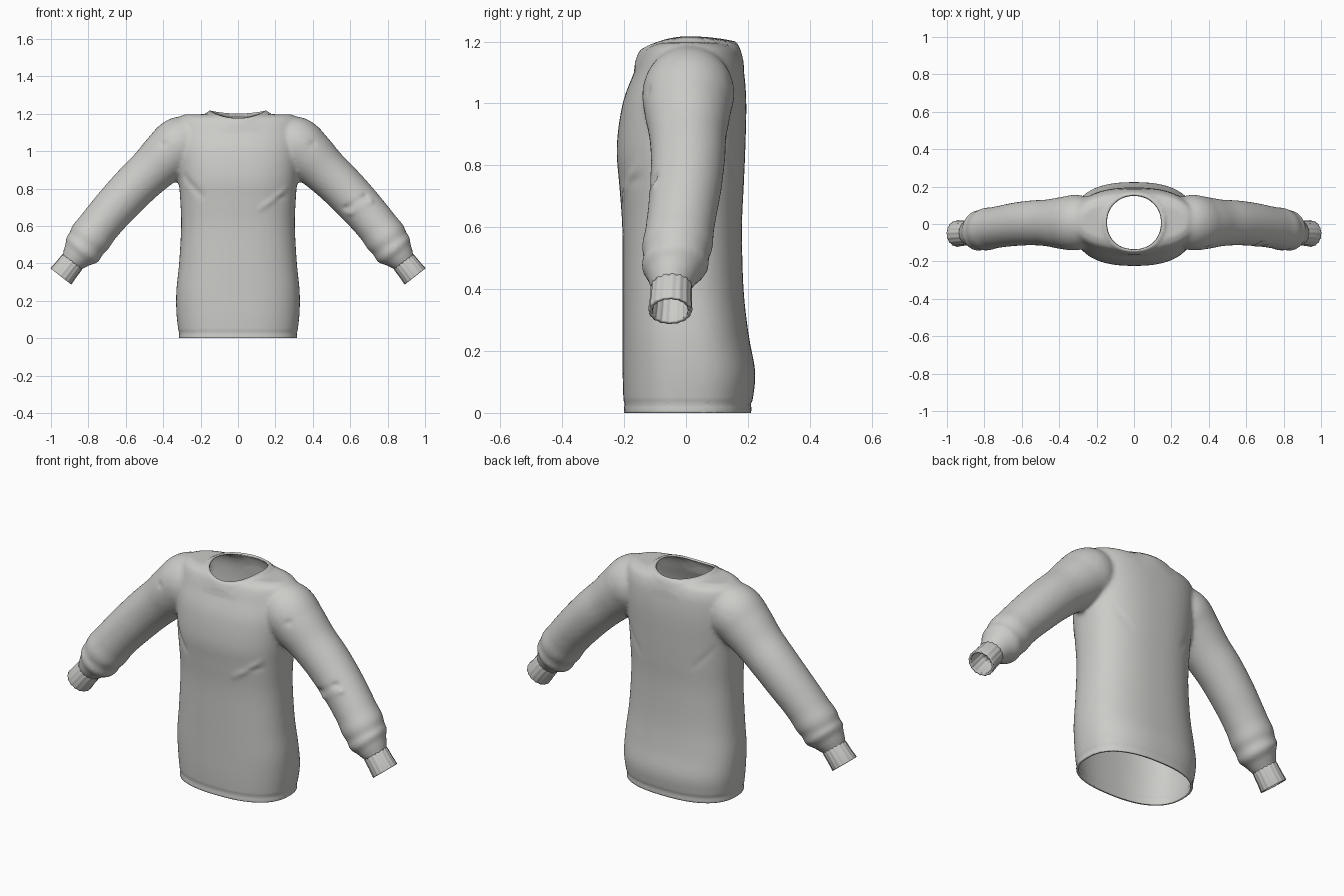
import bpy, bmesh, math
from mathutils import Vector

cube = bpy.data.objects.get("Cube")
if cube:
    bpy.data.objects.remove(cube)

knit = bpy.data.materials.new("light_grey_knit")
knit.use_nodes = True
GREY = (0.60, 0.60, 0.58, 1)
knit.diffuse_color = GREY
knit.node_tree.nodes["Principled BSDF"].inputs["Base Color"].default_value = GREY

NECK_R, NECK_Y = 0.15, 0.008
WALL = 0.011


def spline(points, steps):
    """Catmull-Rom resampling of rows of numbers."""
    rows = [Vector(p) for p in points]
    out = []
    for i in range(len(rows) - 1):
        a, b, c = rows[max(i - 1, 0)], rows[i], rows[i + 1]
        d = rows[min(i + 2, len(rows) - 1)]
        for s in range(steps):
            t = s / steps
            out.append(b + (c - a) * (t / 2) + (2 * a - 5 * b + 4 * c - d) * (t * t / 2)
                       + (3 * b - a - 3 * c + d) * (t ** 3 / 2))
    return out + [rows[-1]]


def loft(bm, rings, caps=True):
    loops = [[bm.verts.new(p) for p in ring] for ring in rings]
    n = len(loops[0])
    for a, b in zip(loops, loops[1:]):
        for i in range(n):
            bm.faces.new((a[i], a[(i + 1) % n], b[(i + 1) % n], b[i]))
    if caps:
        bm.faces.new(loops[0][::-1])
        bm.faces.new(loops[-1])


def make_object(name, bm):
    mesh = bpy.data.meshes.new(name)
    bmesh.ops.recalc_face_normals(bm, faces=bm.faces)
    bm.to_mesh(mesh)
    bm.free()
    mesh.materials.append(knit)
    ob = bpy.data.objects.new(name, mesh)
    bpy.context.collection.objects.link(ob)
    return ob


def bake(ob):
    """Replace the mesh by its modified result."""
    bpy.context.view_layer.update()
    deps = bpy.context.evaluated_depsgraph_get()
    mesh = bpy.data.meshes.new_from_object(ob.evaluated_get(deps))
    ob.modifiers.clear()
    ob.data = mesh


def finish(ob, angle):
    bpy.ops.object.select_all(action='DESELECT')
    ob.select_set(True)
    bpy.context.view_layer.objects.active = ob
    bpy.ops.object.shade_smooth_by_angle(angle=math.radians(angle))


def torso_ring(z, hx, front, back, n=72):
    cy, hy = (front + back) / 2, (back - front) / 2
    ring = []
    for i in range(n):
        c, s = math.cos(math.tau * i / n), math.sin(math.tau * i / n)
        ring.append((hx * math.copysign(abs(c) ** 0.82, c),
                     cy + hy * math.copysign(abs(s) ** 0.82, s), z))
    return ring


def sleeve_ring(c, along, r, side, n=40, rib=0):
    across = Vector((-along.z, 0, along.x)).normalized()
    ring = []
    for i in range(n):
        a = math.tau * i / n
        rr = r + (rib if i % 4 < 2 else -rib)
        p = c + across * rr * math.cos(a) + Vector((0, rr * math.sin(a), 0))
        ring.append((p.x * side, p.y, p.z))
    return ring


# Torso: height, half width, front, back
TORSO = [(-0.04, .312, -.2, .205), (.03, .318, -.202, .214), (.13, .329, -.205, .224),
         (.25, .33, -.205, .203), (.4, .315, -.205, .186), (.6, .304, -.206, .181),
         (.74, .309, -.216, .187), (.86, .318, -.224, .192), (1.0, .33, -.205, .195),
         (1.1, .33, -.168, .188), (1.15, .325, -.148, .175), (1.18, .315, -.128, .155),
         (1.197, .285, -.09, .11)]
# Sleeve: x, y, z, radius
SLEEVE = [(.2, .008, 1.07, .115), (.30, .008, 1.04, .148), (.38, .005, .975, .14),
          (.465, .006, .895, .125), (.55, .006, .815, .12), (.64, -.002, .72, .116),
          (.715, -.014, .635, .112), (.785, -.027, .545, .112), (.825, -.034, .485, .108),
          (.86, -.042, .442, .086), (.89, -.048, .404, .062), (.915, -.05, .372, .06)]

bm = bmesh.new()
loft(bm, [torso_ring(*row) for row in spline(TORSO, 4)])
for side in (1, -1):
    rows = spline(SLEEVE, 6)
    rings = []
    for i, row in enumerate(rows):
        along = rows[min(i + 1, len(rows) - 1)].xyz - rows[max(i - 1, 0)].xyz
        t = i / (len(rows) - 1)
        # Pushed-up gathers get stronger toward the wrist
        gather = 0.006 * math.sin(t * 52) * max(0, 1 - abs(t - .72) / .16)
        rings.append(sleeve_ring(row.xyz, along, row[3] + gather, side))
    loft(bm, rings)
body = make_object("sweater_body", bm)

# Fuse the torso and sleeves into one cloth surface
fuse = body.modifiers.new("fuse", 'REMESH')
fuse.mode = 'VOXEL'
fuse.voxel_size = 0.0115
relax = body.modifiers.new("relax", 'SMOOTH')
relax.factor, relax.iterations = 0.5, 7
bake(body)

bm = bmesh.new()
bm.from_mesh(body.data)


def cut_open(point, normal, keep_test):
    """Trim the cloth beyond a plane, only where keep_test holds."""
    faces = [f for f in bm.faces if keep_test(f.calc_center_median())]
    geom = set(faces) | {e for f in faces for e in f.edges} | {v for f in faces for v in f.verts}
    bmesh.ops.bisect_plane(bm, geom=list(geom), plane_co=point, plane_no=normal)
    gone = [f for f in bm.faces if keep_test(f.calc_center_median())
            and (f.calc_center_median() - point).dot(normal) > 0]
    bmesh.ops.delete(bm, geom=gone, context='FACES')


# Hem and wrist openings
cut_open(Vector((0, 0, 0)), Vector((0, 0, -1)), lambda p: p.z < .1)
for side in (1, -1):
    cut_open(Vector((.888 * side, -.048, .406)), Vector((.62 * side, -.03, -.78)).normalized(),
             lambda p: p.x * side > .7)

# Neck opening: trim inside a circle, then pull the edge onto it
centre = Vector((0, NECK_Y))
inside = [v for v in bm.verts if v.co.z > 1.1 and (v.co.xy - centre).length < NECK_R]
bmesh.ops.delete(bm, geom=inside, context='VERTS')
for v in bm.verts:
    if v.co.z < 1.1:
        continue
    d = v.co.xy - centre
    if v.is_boundary:
        d = d.normalized() * NECK_R
        v.co.x, v.co.y = d.x, d.y + NECK_Y
    w = max(0, 1 - (d.length - NECK_R) / .05) ** 1.5
    s = d.y / d.length
    rim = 1.217 - s * s * (.04 if s < 0 else .016)
    v.co.z += (rim - v.co.z) * w
    # Seam below the neckband
    v.co.z -= .004 * math.exp(-((d.length - NECK_R - .028) / .008) ** 2)

# Cloth folds: start, end, depth, width
FOLDS = [((.27, -.17, .80), (.12, -.22, .69), .008, .016),
         ((.29, -.15, .76), (.18, -.21, .74), -.007, .014),
         ((-.29, -.14, .86), (-.2, -.2, .76), -.006, .02),
         ((.28, .14, .86), (.17, .19, .74), -.007, .018),
         ((-.28, .14, .86), (-.17, .19, .74), -.007, .018),
         ((.55, -.1, .68), (.68, -.1, .76), -.009, .014),
         ((.57, -.1, .65), (.71, -.1, .73), .007, .014),
         ((.33, -.1, 1.0), (.4, -.12, 1.04), -.006, .016),
         ((-.33, -.1, 1.0), (-.4, -.12, 1.04), -.006, .016),
         ((.33, .11, .97), (.36, .12, 1.07), -.007, .016),
         ((-.33, .11, .97), (-.36, .12, 1.07), -.007, .016)]
bm.normal_update()
offset = {}
for v in bm.verts:
    push = 0
    for a, b, depth, width in FOLDS:
        a, b = Vector(a), Vector(b)
        t = min(1, max(0, (v.co - a).dot(b - a) / (b - a).length_squared))
        push += depth * math.exp(-((v.co - a.lerp(b, t)).length / width) ** 2)
    # Stitched hem
    push -= .004 * math.exp(-((v.co.z - .027) / .009) ** 2)
    offset[v] = v.normal * push
for v, move in offset.items():
    v.co += move
bm.to_mesh(body.data)
bm.free()
wall = body.modifiers.new("cloth_thickness", 'SOLIDIFY')
wall.thickness, wall.offset = WALL, -1
finish(body, 50)

# Ribbed cuffs
for side, name in ((1, "left_cuff"), (-1, "right_cuff")):
    bm = bmesh.new()
    start, end = Vector((.876, -.046, .421)), Vector((.947, -.051, .33))
    rings = [sleeve_ring(start.lerp(end, t), end - start, r, side, n=64, rib=.0012)
             for t, r in ((0, .062), (.2, .066), (.6, .067), (.95, .07), (1, .069))]
    loft(bm, rings, caps=False)
    cuff = make_object(name, bm)
    # Outward normals, so the wall grows inward
    mid = start.lerp(end, .5)
    mid.x *= side
    face = cuff.data.polygons[0]
    if face.normal.dot(face.center - mid) < 0:
        cuff.data.flip_normals()
    wall = cuff.modifiers.new("cloth_thickness", 'SOLIDIFY')
    wall.thickness, wall.offset = WALL, -1
    finish(cuff, 40)
